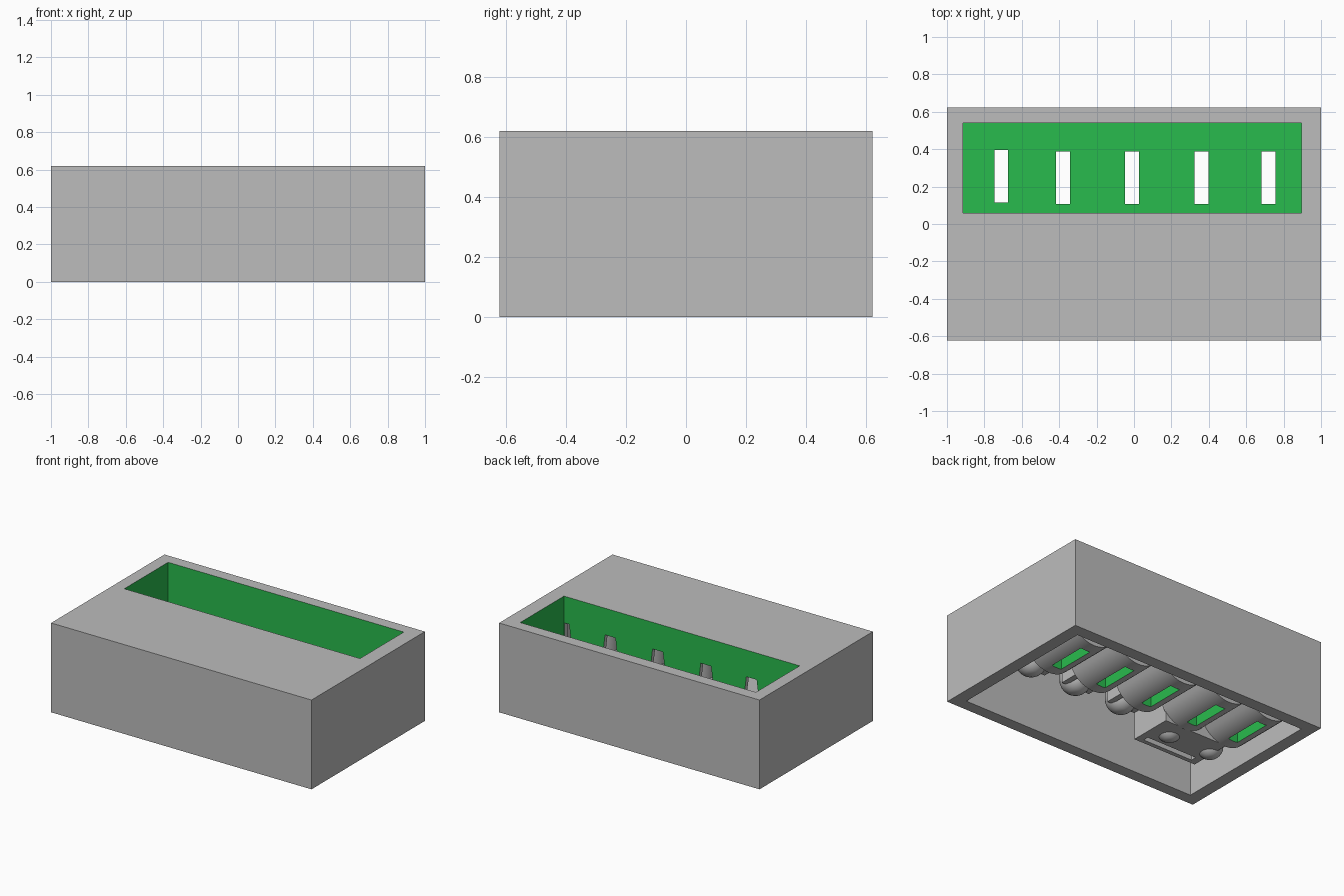
import bpy, bmesh, math

if "Cube" in bpy.data.objects:
    bpy.data.objects.remove(bpy.data.objects["Cube"])

def material(name, rgb):
    m = bpy.data.materials.new(name)
    m.diffuse_color = (*rgb, 1)
    m.use_nodes = True
    m.node_tree.nodes["Principled BSDF"].inputs["Base Color"].default_value = m.diffuse_color
    return m

GREY = material("grey", (0.505, 0.505, 0.505))
GREEN = material("green", (0.022, 0.5, 0.075))

def make(name, bm, mat):
    bmesh.ops.recalc_face_normals(bm, faces=bm.faces)
    me = bpy.data.meshes.new(name)
    bm.to_mesh(me)
    bm.free()
    me.materials.append(mat)
    ob = bpy.data.objects.new(name, me)
    bpy.context.collection.objects.link(ob)
    return ob

def prism(name, outline, y0, y1, mat=GREY):
    """Extrude an x-z outline along y."""
    bm = bmesh.new()
    f = bm.faces.new([bm.verts.new((x, y0, z)) for x, z in outline])
    r = bmesh.ops.extrude_face_region(bm, geom=[f])
    verts = [v for v in r["geom"] if isinstance(v, bmesh.types.BMVert)]
    bmesh.ops.translate(bm, verts=verts, vec=(0, y1 - y0, 0))
    return make(name, bm, mat)

def box(name, x0, x1, y0, y1, z0, z1, mat=GREY):
    return prism(name, [(x0, z0), (x1, z0), (x1, z1), (x0, z1)], y0, y1, mat)

def pod(name, x, y, z, r, height, n=24):
    """Upright cylinder with a rounded lower end, z is its lowest point."""
    arc = [math.pi / 2 * i / 7 for i in range(1, 8)]
    prof = [(r * math.sin(a), r - r * math.cos(a)) for a in arc] + [(r, height)]
    bm = bmesh.new()
    rings = [[bm.verts.new((x + q * math.cos(2 * math.pi * k / n),
                            y + q * math.sin(2 * math.pi * k / n), z + h))
              for k in range(n)] for q, h in prof]
    for a, b in zip(rings, rings[1:]):
        for k in range(n):
            bm.faces.new((a[k], a[(k + 1) % n], b[(k + 1) % n], b[k]))
    bm.faces.new(rings[0])
    bm.faces.new(rings[-1])
    return make(name, bm, GREY)

def boolean(ob, other, op):
    mod = ob.modifiers.new(op, "BOOLEAN")
    mod.operation = op
    mod.solver = "EXACT"
    mod.material_mode = "TRANSFER"
    mod.object = other
    bpy.context.view_layer.objects.active = ob
    bpy.ops.object.modifier_apply(modifier=mod.name)
    bpy.data.objects.remove(other)

SLOTS = [-0.71, -0.38, -0.01, 0.36, 0.72]
RIDGES = [-0.915, -0.545, -0.195, 0.175, 0.54, 0.895]

def trough_outline(pad, radius, centre, top):
    """Row of round trough undersides closed by a flat top."""
    pts = []
    edges = [RIDGES[0] - pad] + RIDGES[1:-1] + [RIDGES[-1] + pad]
    for i, xc in enumerate(SLOTS):
        a, b = edges[i], edges[i + 1]
        for k in range(17 if i == 4 else 16):
            x = a + (b - a) * k / 16
            pts.append((x, centre - math.sqrt(max(radius ** 2 - (x - xc) ** 2, 0))))
    return pts + [(edges[-1], top), (edges[0], top)]

# Hollow case, open underneath
case = box("case", -1, 1, -0.622, 0.622, 0, 0.62)
boolean(case, box("cavity", -0.912, 0.912, -0.54, 0.537, -0.1, 0.535), "DIFFERENCE")

# Tray block with rounded underside, then hollowed in green with a flat floor
boolean(case, box("tray_outside", -0.94, 0.92, 0.03, 0.57, 0.18, 0.59), "UNION")
boolean(case, prism("tray_troughs", trough_outline(0.025, 0.2, 0.225, 0.24), 0.03, 0.47), "UNION")
boolean(case, box("tray_inside", -0.915, 0.895, 0.06, 0.54, 0.25, 0.8, GREEN), "DIFFERENCE")

# Slots down through the floor
for i, x in enumerate(SLOTS):
    y0, y1 = (0.115, 0.395) if i == 0 else (0.108, 0.388)
    boolean(case, box("slot", x - 0.037, x + 0.037, y0, y1, -0.1, 0.35, GREEN), "DIFFERENCE")

# Tapered openings through the front tray wall, between the slots
for x in RIDGES:
    lo, hi = max(x - 0.06, -0.91), min(x + 0.06, 0.89)
    lo2, hi2 = max(x - 0.04, -0.91), min(x + 0.04, 0.89)
    opening = [(lo, 0.27), (hi, 0.27), (hi2, 0.435), (lo2, 0.435)]
    boolean(case, prism("wall_opening", opening, 0.0, 0.065), "DIFFERENCE")

# Rounded cups in front of three troughs, each on a pair of rails
for x in SLOTS[2:]:
    pod("cup", x, -0.14, 0.08, 0.1, 0.3)
    for s in (-1, 1):
        box("cup_rail", x + s * 0.09 - 0.02, x + s * 0.09 + 0.02, -0.14, 0.04, 0.12, 0.25)

# Block with a front groove and two domes before the other two troughs
block = box("block", -0.72, -0.23, -0.27, 0.035, 0.03, 0.25)
boolean(block, box("block_groove", -0.67, -0.28, -0.24, -0.2, -0.1, 0.09), "DIFFERENCE")
for x in SLOTS[:2]:
    pod("dome", x, -0.11, 0.0, 0.085, 0.2)

for ob in list(bpy.context.scene.objects):
    bpy.ops.object.select_all(action="DESELECT")
    ob.select_set(True)
    bpy.context.view_layer.objects.active = ob
    bpy.ops.object.shade_smooth_by_angle(angle=math.radians(30))
